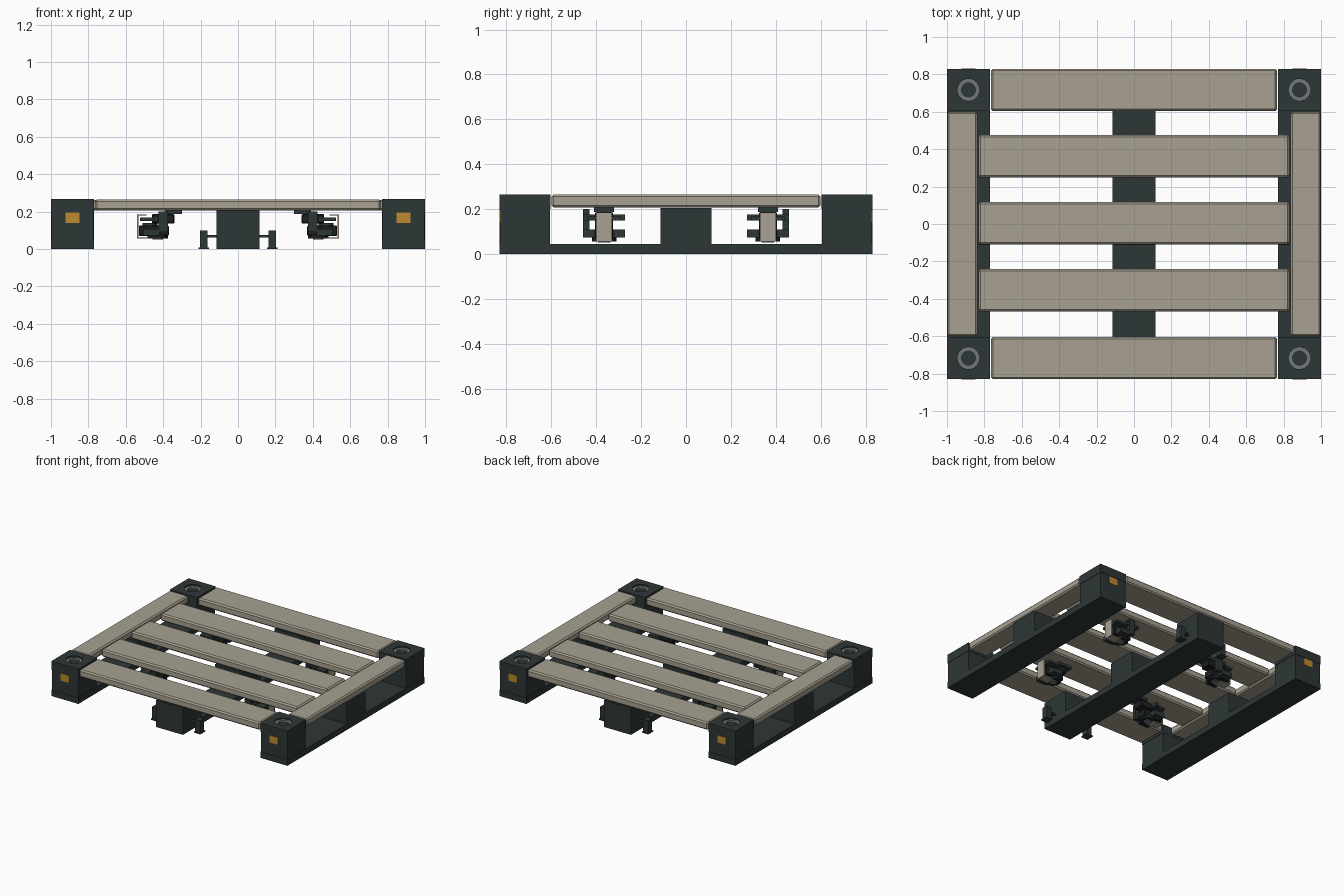
import bpy
import math

if "Cube" in bpy.data.objects:
    bpy.data.objects.remove(bpy.data.objects["Cube"])


def material(name, color):
    m = bpy.data.materials.new(name)
    m.diffuse_color = (*color, 1)
    m.use_nodes = True
    m.node_tree.nodes["Principled BSDF"].inputs["Base Color"].default_value = m.diffuse_color
    return m


TAN = material("weathered tan", (0.39, 0.355, 0.285))
DARK = material("dark slate", (0.027, 0.038, 0.037))
GOLD = material("amber", (0.51, 0.25, 0.03))
GREY = material("steel grey", (0.16, 0.18, 0.19))
BLACK = material("near black", (0.012, 0.014, 0.015))


def box(name, x, y, z, mat, bevel=0.0):
    """Box from (min, max) pairs, with an optional chamfer."""
    x, y, z = sorted(x), sorted(y), sorted(z)
    bpy.ops.mesh.primitive_cube_add(size=1, location=[sum(r) / 2 for r in (x, y, z)])
    o = bpy.context.object
    o.name = name
    o.scale = [r[1] - r[0] for r in (x, y, z)]
    bpy.ops.object.transform_apply(location=False, rotation=False, scale=True)
    o.data.materials.append(mat)
    if bevel:
        b = o.modifiers.new("chamfer", 'BEVEL')
        b.width = bevel
        b.segments = 1
    return o


def cylinder(name, loc, radius, depth, mat, axis='Z', sides=24):
    rot = {'Z': (0, 0, 0), 'X': (0, math.pi / 2, 0), 'Y': (math.pi / 2, 0, 0)}[axis]
    bpy.ops.mesh.primitive_cylinder_add(vertices=sides, radius=radius, depth=depth,
                                        location=loc, rotation=rot)
    o = bpy.context.object
    o.name = name
    o.data.materials.append(mat)
    bpy.ops.object.shade_smooth_by_angle()
    return o


def tube(name, loc, outer, inner, depth, mat, sides=24):
    """Ring with a rectangular section."""
    verts, faces = [], []
    for i in range(sides):
        a = 2 * math.pi * i / sides
        for r, z in ((outer, 0), (outer, depth), (inner, depth), (inner, 0)):
            verts.append((r * math.cos(a), r * math.sin(a), z))
        j = (i + 1) % sides
        for k in range(4):
            n = (k + 1) % 4
            faces.append((4 * i + k, 4 * j + k, 4 * j + n, 4 * i + n))
    me = bpy.data.meshes.new(name)
    me.from_pydata(verts, [], faces)
    me.materials.append(mat)
    o = bpy.data.objects.new(name, me)
    o.location = loc
    bpy.context.collection.objects.link(o)
    return o


# Bottom runners and middle blocks
for cx in (-0.885, 0, 0.885):
    rx = (cx - 0.115, cx + 0.115)
    box("runner", rx, (-0.83, 0.83), (0, 0.045), DARK)
    box("middle_block", rx, (-0.113, 0.113), (0.045, 0.205), DARK)
for s in (-1, 1):
    box("centre_end_block", (-0.115, 0.115), (s * 0.605, s * 0.83), (0.045, 0.205), DARK)

# Corner posts with recessed socket caps and amber reflectors
for sx in (-1, 1):
    for sy in (-1, 1):
        cx, cy = sx * 0.885, sy * 0.717
        box("corner_block", (cx - 0.112, cx + 0.112), (sy * 0.605, sy * 0.827),
            (0.045, 0.2), DARK)
        cap = box("corner_cap", (cx - 0.115, cx + 0.115), (sy * 0.603, sy * 0.83),
                  (0.2, 0.266), DARK)
        cutter = cylinder("socket_cutter", (cx, cy, 0.266), 0.059, 0.05, DARK)
        cut = cap.modifiers.new("socket", 'BOOLEAN')
        cut.operation = 'DIFFERENCE'
        cut.object = cutter
        bpy.context.view_layer.objects.active = cap
        bpy.ops.object.modifier_apply(modifier="socket")
        bpy.data.objects.remove(cutter)
        tube("socket_ring", (cx, cy, 0.24), 0.059, 0.037, 0.016, GREY)
        box("reflector", (cx - 0.037, cx + 0.037), (sy * 0.826, sy * 0.832),
            (0.14, 0.195), GOLD)

# Deck: end boards, inner slats and side rails
for s in (-1, 1):
    box("end_board", (-0.765, 0.765), (s * 0.604, s * 0.83), (0.207, 0.265), TAN, 0.01)
    box("side_rail", (s * 0.838, s * 0.998), (-0.6, 0.6), (0.207, 0.265), TAN, 0.01)
for y in (-0.354, 0.004, 0.362):
    box("deck_slat", (-0.832, 0.832), (y - 0.113, y + 0.113), (0.207, 0.263), TAN, 0.01)

# Small sensor posts beside the centre runner
for sx in (-1, 1):
    for sy in (-1, 1):
        box("sensor_post", (sx * 0.163, sx * 0.203), (sy * 0.7, sy * 0.75), (0.008, 0.1), DARK)
        box("sensor_foot", (sx * 0.156, sx * 0.21), (sy * 0.695, sy * 0.755), (0, 0.008), DARK)
        box("sensor_bracket", (sx * 0.115, sx * 0.17), (sy * 0.715, sy * 0.735), (0.06, 0.075), DARK)


def leg(sx, sy):
    """Folded two-servo leg hanging below a slat."""
    cy = sy * 0.365

    def part(name, x0, x1, y0, y1, z0, z1, mat, bevel=0.0):
        box(name, (sx * x0, sx * x1), (cy + sy * y0, cy + sy * y1), (z0, z1), mat, bevel)

    part("leg_mount", 0.30, 0.39, -0.045, 0.045, 0.186, 0.207, DARK)
    part("upper_servo", 0.34, 0.46, -0.04, 0.04, 0.137, 0.186, BLACK, 0.004)
    part("upper_servo_flange", 0.43, 0.45, -0.093, 0.093, 0.148, 0.176, DARK)
    part("upper_link", 0.45, 0.525, -0.075, 0.075, 0.15, 0.168, DARK)
    part("side_strut", 0.375, 0.425, 0.066, 0.093, 0.09, 0.2, DARK)
    part("lower_servo", 0.37, 0.53, -0.04, 0.04, 0.07, 0.125, BLACK, 0.004)
    part("lower_servo_flange", 0.42, 0.505, -0.093, 0.093, 0.073, 0.108, DARK)
    # Bent strip bracket around the outer end
    part("bracket_side", 0.532, 0.54, -0.035, 0.035, 0.055, 0.185, TAN)
    part("bracket_bottom", 0.45, 0.532, -0.035, 0.035, 0.055, 0.062, TAN)
    part("bracket_top", 0.49, 0.532, -0.035, 0.035, 0.178, 0.185, TAN)
    # Joint wheels
    cylinder("knee_disc", (sx * 0.43, cy, 0.068), 0.055, 0.024, BLACK)
    cylinder("knee_hub", (sx * 0.43, cy, 0.056), 0.028, 0.012, GREY)
    cylinder("hip_hub", (sx * 0.47, cy, 0.13), 0.04, 0.02, DARK)


for sx in (-1, 1):
    for sy in (-1, 1):
        leg(sx, sy)
